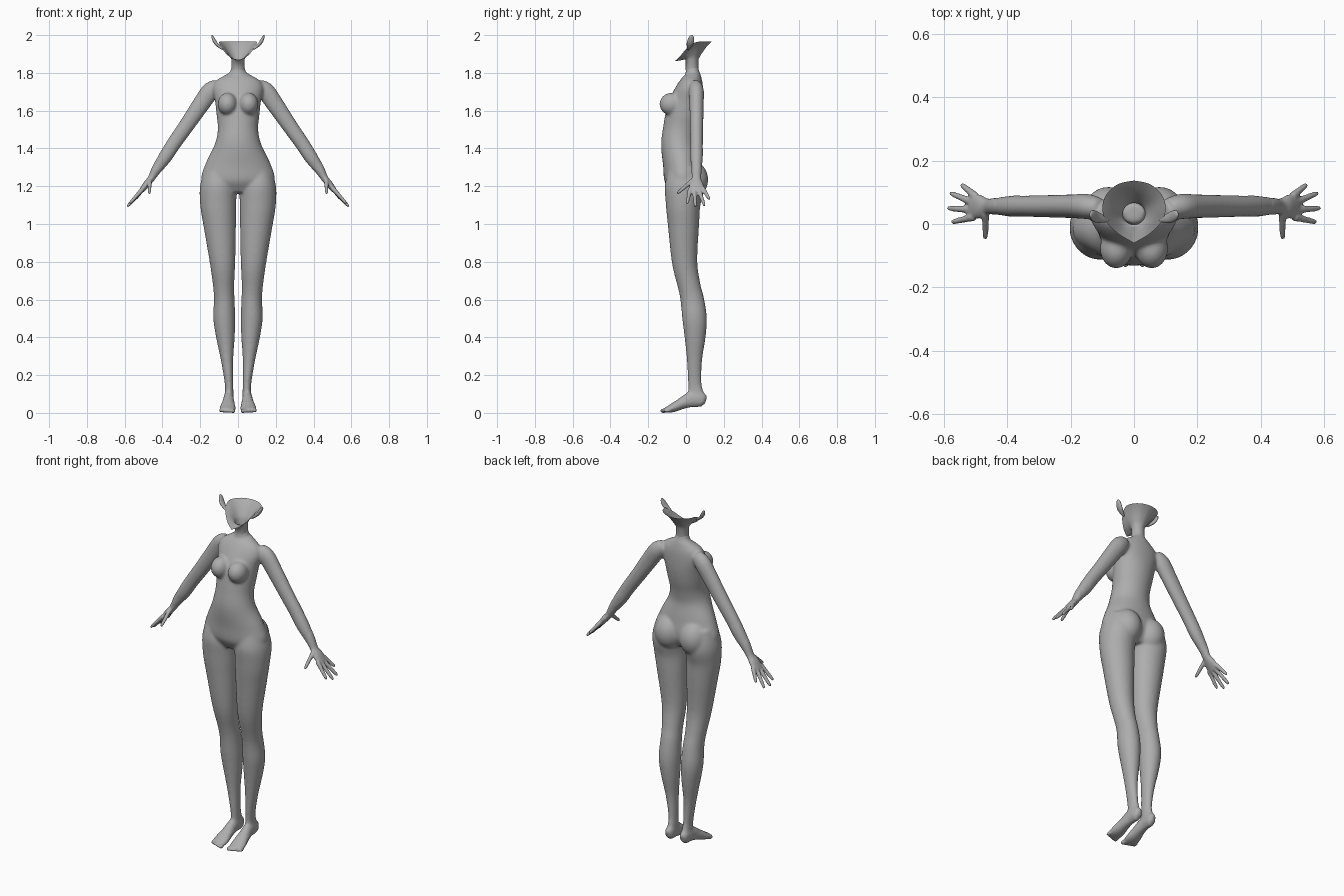
import bpy, bmesh, math
from mathutils import Vector, Matrix

old = bpy.data.objects.get("Cube")
if old:
    bpy.data.objects.remove(old)

grey = bpy.data.materials.new("plain grey")
grey.use_nodes = True
tone = (0.42, 0.42, 0.42, 1)
grey.diffuse_color = tone
grey.node_tree.nodes["Principled BSDF"].inputs["Base Color"].default_value = tone


def spline(rows, steps=4):
    """Smooth curve through rows of numbers."""
    rows = [Vector(r) for r in rows]
    out = []
    for i in range(len(rows) - 1):
        a, b = rows[max(i - 1, 0)], rows[i]
        c, d = rows[i + 1], rows[min(i + 2, len(rows) - 1)]
        for s in range(steps):
            t = s / steps
            out.append(0.5 * (2 * b + (c - a) * t + (2 * a - 5 * b + 4 * c - d) * t ** 2
                              + (3 * b - a - 3 * c + d) * t ** 3))
    return out + [rows[-1]]


def tube(bm, rows, ref, sides=(1,), n=24):
    """Closed loft; each row is centre x, y, z, radius along ref, other radius."""
    path = spline(rows)
    pts = [Vector(p[:3]) for p in path]
    for side in sides:
        rings = []
        for i, p in enumerate(path):
            t = (pts[min(i + 1, len(pts) - 1)] - pts[max(i - 1, 0)]).normalized()
            u = (ref - t * ref.dot(t)).normalized()
            v = t.cross(u)
            ring = []
            for k in range(n):
                a = math.tau * k / n
                q = pts[i] + u * p[3] * math.cos(a) + v * p[4] * math.sin(a)
                ring.append(bm.verts.new((q.x * side, q.y, q.z)))
            rings.append(ring)
        for r, s in zip(rings, rings[1:]):
            for k in range(n):
                bm.faces.new((r[k - 1], r[k], s[k], s[k - 1]))
        bm.faces.new(rings[0])
        bm.faces.new(rings[-1])


def ball(bm, centre, radii, sides=(1, -1)):
    for side in sides:
        m = Matrix.Translation((centre[0] * side, centre[1], centre[2])) @ Matrix.Diagonal((*radii, 1))
        bmesh.ops.create_uvsphere(bm, u_segments=24, v_segments=16, radius=1, matrix=m)


def boxes(rows):
    """Rows of z, x0, x1, y0, y1 turned into tube rows."""
    return [((a + b) / 2, (c + d) / 2, z, (d - c) / 2, (b - a) / 2) for z, a, b, c, d in rows]


def finish(name, bm):
    bmesh.ops.recalc_face_normals(bm, faces=bm.faces)
    me = bpy.data.meshes.new(name)
    bm.to_mesh(me)
    bm.free()
    ob = bpy.data.objects.new(name, me)
    bpy.context.collection.objects.link(ob)
    me.materials.append(grey)
    me.shade_smooth()
    return ob


X, Y = Vector((1, 0, 0)), Vector((0, 1, 0))
BOTH = (1, -1)
bm = bmesh.new()

# torso: z, half width, front, back
torso = [(1.835, .036, .0, .066), (1.805, .043, -.002, .07), (1.785, .075, -.008, .08),
         (1.755, .12, -.028, .09), (1.71, .135, -.055, .094), (1.65, .122, -.085, .093),
         (1.58, .114, -.108, .083), (1.5, .107, -.122, .065), (1.42, .124, -.132, .058),
         (1.32, .172, -.122, .075), (1.23, .192, -.114, .085), (1.165, .1, -.08, .05)]
tube(bm, boxes([(z, -w, w, f, b) for z, w, f, b in torso]), Y, n=32)
ball(bm, (.056, -.078, 1.635), (.052, .063, .06))
ball(bm, (.08, .03, 1.235), (.083, .088, .1))

# legs: z, inner, outer, front, back
legs = [(1.3, .04, .175, -.09, .07), (1.2, .01, .202, -.113, .095), (1.1, .009, .2, -.107, .076),
        (1.0, .01, .184, -.097, .07), (.8, .014, .15, -.075, .06), (.67, .02, .132, -.043, .078),
        (.6, .018, .128, -.03, .096), (.5, .014, .131, -.02, .111), (.4, .017, .116, -.008, .104),
        (.28, .025, .091, .004, .086), (.16, .025, .071, .01, .083), (.1, .024, .07, .012, .095),
        (.055, .024, .072, .015, .098)]
tube(bm, boxes(legs), Y, BOTH)

# feet: y, inner, outer, bottom, top
feet = [(.106, .035, .062, .045, .085), (.085, .022, .074, .033, .11), (.03, .022, .077, .03, .115),
        (-.02, .018, .085, .02, .083), (-.07, .013, .096, .003, .05), (-.112, .016, .098, .0, .026)]
tube(bm, [((a + b) / 2, y, (c + d) / 2, (b - a) / 2, (d - c) / 2) for y, a, b, c, d in feet], X, BOTH)
for i in range(5):
    r = .012 - .001 * i
    ball(bm, (.026 + .0165 * i, -.119 + .005 * i, .011), (r, .018, r))

# arms
arms = [(.105, .05, 1.735, .03, .035), (.145, .055, 1.705, .04, .048), (.195, .056, 1.635, .038, .047),
        (.27, .056, 1.525, .036, .042), (.34, .056, 1.425, .034, .039), (.385, .056, 1.355, .034, .037),
        (.43, .056, 1.29, .028, .028), (.46, .055, 1.24, .025, .019), (.485, .055, 1.21, .037, .018),
        (.512, .056, 1.175, .042, .013)]
tube(bm, arms, Y, BOTH)

# fingers and thumb: base to tip
fingers = [((.505, .022, 1.185), (.574, .006, 1.108)), ((.508, .044, 1.18), (.587, .05, 1.092)),
           ((.508, .068, 1.18), (.58, .098, 1.097)), ((.5, .088, 1.19), (.545, .125, 1.13)),
           ((.468, .035, 1.23), (.469, -.047, 1.162))]
for base, tip in fingers:
    a, b = Vector(base), Vector(tip)
    tube(bm, [(*a.lerp(b, t), r, r) for t, r in ((0, .013), (.5, .0105), (.85, .009), (1, .006))],
         X + Y, BOTH, 12)

# fuse the parts into one skin
body = finish("body", bm)
mod = body.modifiers.new("fuse", "REMESH")
mod.mode = "VOXEL"
mod.voxel_size = 0.005
skin = bpy.data.meshes.new_from_object(body.evaluated_get(bpy.context.evaluated_depsgraph_get()))
body.modifiers.clear()
bm = bmesh.new()
bm.from_mesh(skin)
soft = [v for v in bm.verts if abs(v.co.x) < .44 and v.co.z > .06]
for i in range(18):
    bmesh.ops.smooth_vert(bm, verts=soft if i > 1 else bm.verts, factor=.5,
                          use_axis_x=True, use_axis_y=True, use_axis_z=True)
bm.to_mesh(body.data)
bm.free()
body.data.shade_smooth()

# open jaw and neck shell
rim = spline([(0, -.06, 1.862), (.045, -.034, 1.885), (.082, .0, 1.925), (.1, .045, 1.96),
              (.088, .092, 1.966), (.05, .126, 1.966), (0, .137, 1.966)])
half = len(rim) - 1
rim += [Vector((-p.x, p.y, p.z)) for p in rim[-2:0:-1]]
count = len(rim)
bm = bmesh.new()
rings = []
for out, up in ((1, 1), (.68, .78), (.4, .5), (.15, .22), (0, 0), (0, -1)):
    ring = []
    for i, p in enumerate(rim):
        a = math.pi * i / half
        neck = Vector((.035 * math.sin(a), .032 - .034 * math.cos(a), 1.872))
        q = neck.lerp(p, out)
        q.z = neck.z + (p.z - neck.z) * up if up >= 0 else 1.815
        ring.append(bm.verts.new(q))
    rings.append(ring)
for r, s in zip(rings, rings[1:]):
    for k in range(count):
        bm.faces.new((r[k - 1], r[k], s[k], s[k - 1]))
finish("jaw_and_neck", bm)

# ears: thin leaves leaning outward
for side, name in ((1, "left_ear"), (-1, "right_ear")):
    bm = bmesh.new()
    tube(bm, [(.082, .012, 1.925, .006, .004), (.098, .016, 1.938, .012, .007),
              (.118, .022, 1.958, .018, .009), (.131, .028, 1.982, .016, .008),
              (.136, .03, 1.995, .009, .005), (.138, .031, 2.0, .002, .002)], Y, (side,), 16)
    finish(name, bm)
